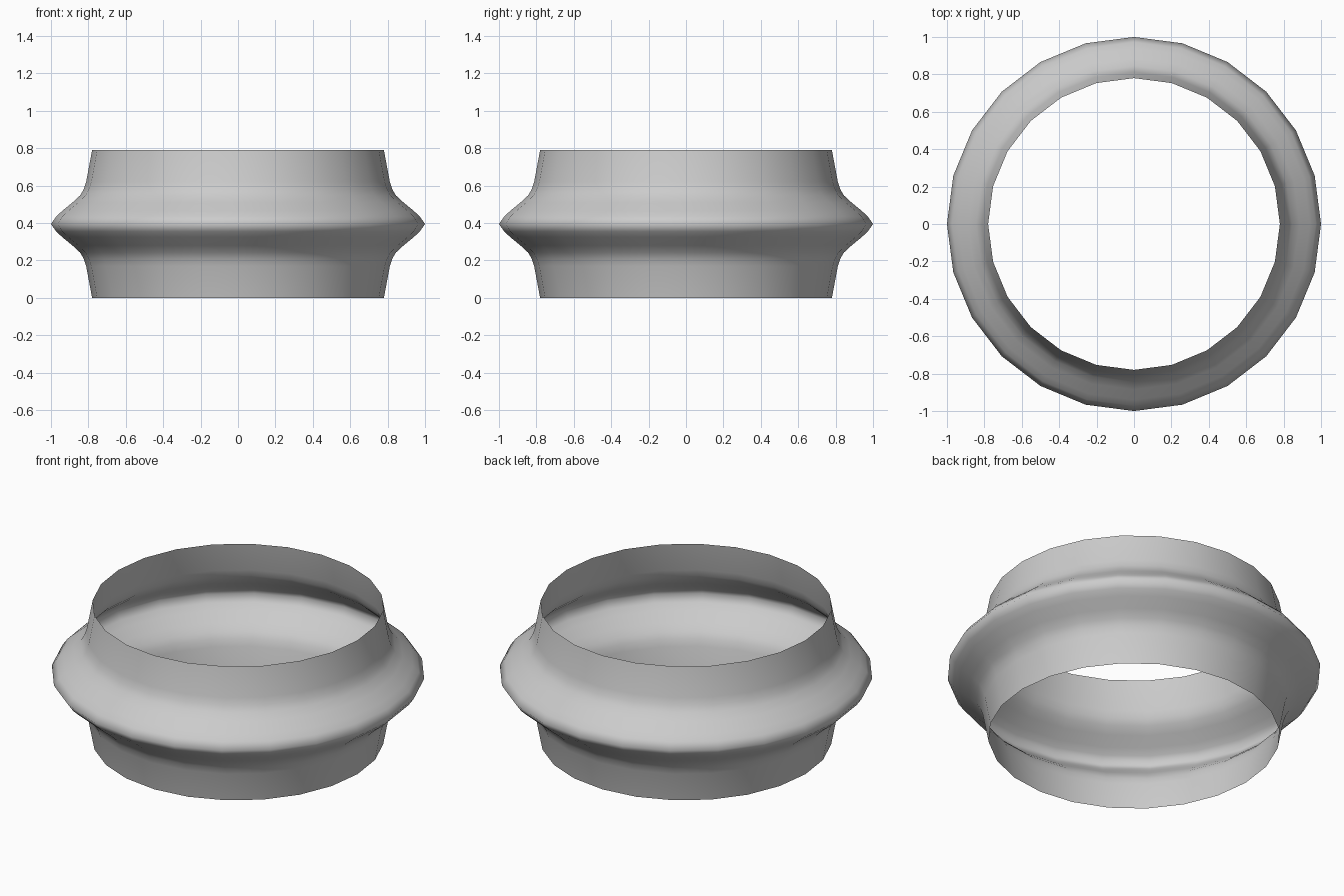
import bpy, bmesh, math

if "Cube" in bpy.data.objects:
    bpy.data.objects.remove(bpy.data.objects["Cube"])

SIDES = 24
MID = 0.395

# Upper half of the ring profile: radius, height above the middle ridge
half = [(0.972, 0.04), (0.94, 0.07), (0.885, 0.115), (0.845, 0.152),
        (0.825, 0.185), (0.812, 0.225), (0.78, 0.395)]
profile = ([(r, MID - h) for r, h in reversed(half)] + [(1.0, MID)]
           + [(r, MID + h) for r, h in half])

# Open, single-walled flared ring
bm = bmesh.new()
rings = []
for r, z in profile:
    rings.append([bm.verts.new((r * math.cos(2 * math.pi * i / SIDES),
                                r * math.sin(2 * math.pi * i / SIDES), z))
                  for i in range(SIDES)])
for low, high in zip(rings, rings[1:]):
    for i in range(SIDES):
        j = (i + 1) % SIDES
        face = bm.faces.new((low[i], low[j], high[j], high[i]))
        face.smooth = True

mesh = bpy.data.meshes.new("flared_ring")
bm.to_mesh(mesh)
bm.free()
ring = bpy.data.objects.new("flared_ring", mesh)
bpy.context.collection.objects.link(ring)
